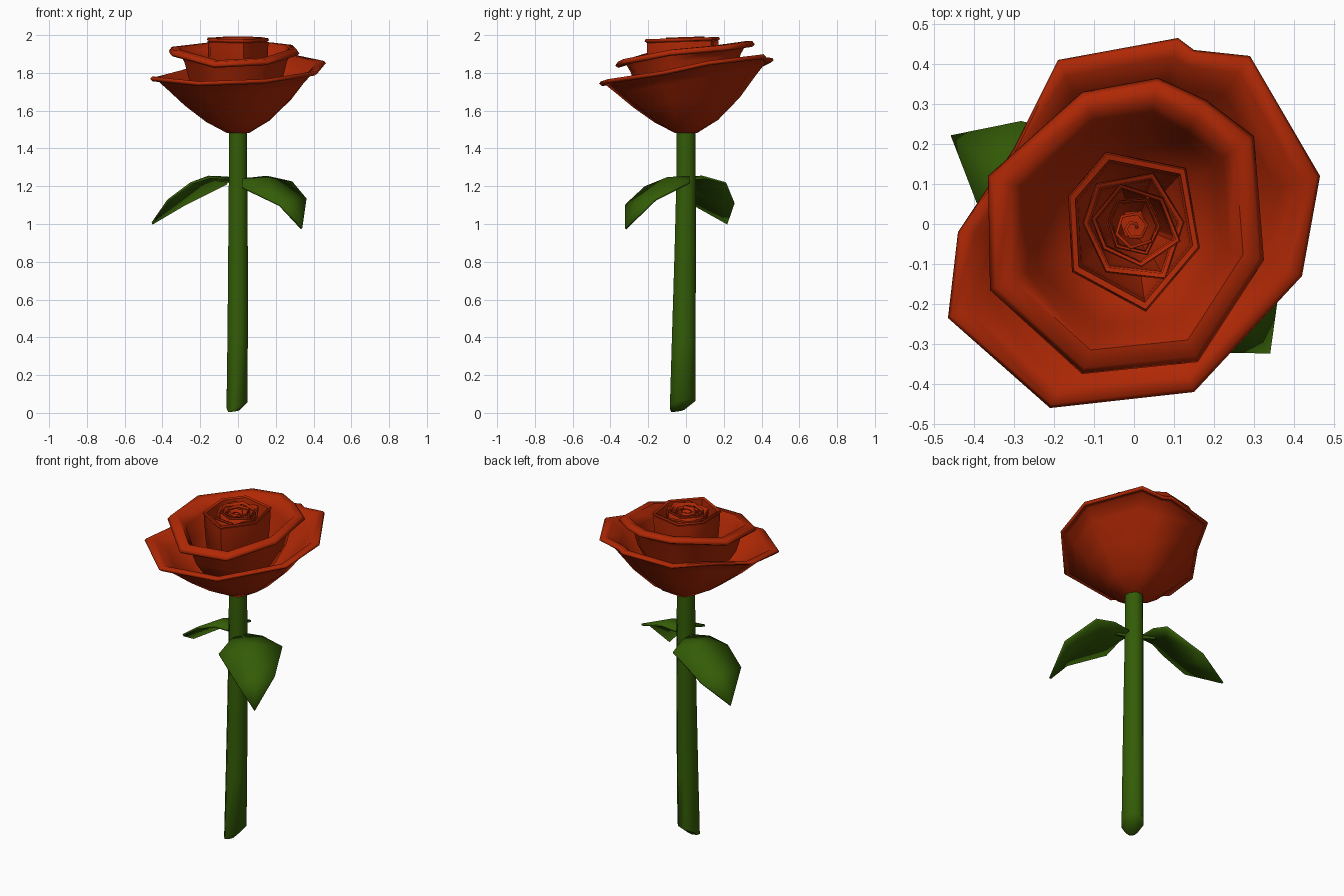
import bpy, bmesh, math
from mathutils import Vector

if "Cube" in bpy.data.objects:
    bpy.data.objects.remove(bpy.data.objects["Cube"])


def material(name, rgb):
    m = bpy.data.materials.new(name)
    m.diffuse_color = (*rgb, 1)
    m.use_nodes = True
    m.node_tree.nodes["Principled BSDF"].inputs["Base Color"].default_value = m.diffuse_color
    return m


RED = material("petal red", (0.43, 0.021, 0.0015))
GREEN = material("leaf green", (0.034, 0.108, 0.002))
BROWN = material("collar russet", (0.25, 0.045, 0.002))


def make_object(name, verts, faces, mat, thickness=0, offset=-1, angle=35):
    mesh = bpy.data.meshes.new(name)
    mesh.from_pydata(verts, [], faces)
    bm = bmesh.new()
    bm.from_mesh(mesh)
    bmesh.ops.recalc_face_normals(bm, faces=bm.faces)
    bm.to_mesh(mesh)
    bm.free()
    mesh.materials.append(mat)
    ob = bpy.data.objects.new(name, mesh)
    bpy.context.collection.objects.link(ob)
    if thickness:
        s = ob.modifiers.new("thickness", "SOLIDIFY")
        s.thickness, s.offset = thickness, offset
    bpy.ops.object.select_all(action="DESELECT")
    ob.select_set(True)
    bpy.context.view_layer.objects.active = ob
    bpy.ops.object.shade_smooth_by_angle(angle=math.radians(angle))
    return ob


def loft(rings, cap_start=False, cap_end=False):
    """Join equal-length rings with quads."""
    n = len(rings[0])
    verts = [p for r in rings for p in r]
    faces = [(k * n + i, k * n + (i + 1) % n, (k + 1) * n + (i + 1) % n, (k + 1) * n + i)
             for k in range(len(rings) - 1) for i in range(n)]
    if cap_start:
        faces.append(tuple(reversed(range(n))))
    if cap_end:
        faces.append(tuple(range((len(rings) - 1) * n, len(rings) * n)))
    return verts, faces


def cup(name, rim, profile, slope, thickness):
    """Petal cup: rim of (x, y, lift) scaled down a profile of (scale, z, tilt share)."""
    rings = [[(x * s, y * s, z + t * (slope * y + lift)) for x, y, lift in rim]
             for s, z, t in profile]
    v, f = loft(rings, cap_start=True)
    return make_object(name, v, f, RED, thickness, angle=62)


# Outer petals, wide and tilted up towards the back, lip rolled over
outer_rim = [(0.465, 0.12, 0.035), (0.29, 0.42, 0.03), (0.15, 0.435, 0.01),
             (0.11, 0.465, 0.005), (-0.19, 0.41, -0.015), (-0.30, 0.19, -0.022),
             (-0.44, -0.02, -0.03), (-0.465, -0.235, 0), (-0.21, -0.46, 0.005),
             (0.15, -0.42, 0.012), (0.42, -0.13, 0.015)]
cup("outer_petals", outer_rim,
    [(0.11, 1.5, 0), (0.34, 1.56, 0.1), (0.58, 1.655, 0.4), (0.77, 1.75, 0.8),
     (0.90, 1.808, 1), (0.98, 1.812, 1), (1.0, 1.80, 1)], 0.135, 0.02)

# Middle petals with a rolled lip
middle_rim = [(0.325, -0.09, 0.02), (0.30, 0.22, 0), (0.18, 0.31, 0), (0.06, 0.365, 0),
              (-0.13, 0.33, 0), (-0.365, 0.12, 0.005), (-0.36, -0.165, 0.03),
              (-0.13, -0.375, 0), (0.16, -0.345, 0.01)]
cup("middle_petals", middle_rim,
    [(0.1, 1.56, 0), (0.5, 1.66, 0.2), (0.67, 1.77, 0.5), (0.74, 1.86, 0.8),
     (0.84, 1.918, 0.9), (0.96, 1.915, 1), (1.0, 1.895, 1)], 0.15, 0.02)

# Nested bud petals, each smaller and turned against the last
bud_rim = [(0.165, -0.06), (0.13, 0.14), (-0.07, 0.18), (-0.165, 0.07),
           (-0.155, -0.12), (0.03, -0.22)]
for i, (size, turn, top, thick) in enumerate([(1.0, 0, 1.985, 0.02), (0.72, 22, 1.975, 0.014),
                                              (0.56, 62, 1.99, 0.014), (0.38, 15, 1.985, 0.012)]):
    c, s = math.cos(math.radians(turn)) * size, math.sin(math.radians(turn)) * size
    rim = [(x * c - y * s, x * s + y * c, 0) for x, y in bud_rim]
    cup(f"bud_petals_{i + 1}", rim,
        [(0.5, 1.66, 0), (0.80, 1.78, 0.2), (0.85, 1.92, 0.6), (0.89, top - 0.005, 1),
         (0.97, top, 1), (1.0, top - 0.012, 1)], 0.03, thick)

# Curled heart: a spiral strip standing in the bud
spiral = []
for k in range(12):
    a, r = math.radians(k * 62), 0.012 + 0.0042 * k
    spiral.append((r * math.cos(a), r * math.sin(a) - 0.01))
n = len(spiral)
make_object("heart_petal",
            [(x, y, 1.82) for x, y in spiral] +
            [(x, y, 1.965 + 0.002 * k) for k, (x, y) in enumerate(spiral)],
            [(i, i + 1, n + i + 1, n + i) for i in range(n - 1)], RED, 0.008)

# Russet collar under the flower
make_object("flower_collar", *loft(
    [[(r * math.cos((i + 0.5) * math.pi / 4), r * math.sin((i + 0.5) * math.pi / 4), z)
      for i in range(8)]
     for r, z in [(0.05, 1.482), (0.055, 1.486), (0.057, 1.512)]], True, True), BROWN)

# Stem: slightly bent, thicker and cut at a slant at the foot
stem_path = [(-0.022, -0.045, 0.012, 0.032, 0.036, 0.15),
             (-0.005, -0.018, 0.05, 0.058, 0.070, 0.30),
             (-0.002, -0.012, 0.40, 0.056, 0.065, 0), (0, -0.004, 0.85, 0.054, 0.059, 0),
             (0, 0, 1.2, 0.051, 0.054, 0), (0, 0, 1.495, 0.049, 0.051, 0)]
rings = []
for cx, cy, z, rx, ry, slant in stem_path:
    ring = []
    for i in range(8):
        x, y = rx * math.cos((i + 0.5) * math.pi / 4), ry * math.sin((i + 0.5) * math.pi / 4)
        ring.append((cx + x * 1.04, cy + y * 1.04, z + slant * (x + y)))
    rings.append(ring)
make_object("stem", *loft(rings, True, True), GREEN, angle=50)


# Leaves: broad blades folded over a raised midrib
def leaf(name, base, a2, a1, tip, b1, b2):
    base, a2, a1, tip, b1, b2 = map(Vector, (base, a2, a1, tip, b1, b2))
    m2 = (a2 + b2) / 2 + Vector((0, 0, 0.035))
    m1 = (a1 + b1) / 2 + Vector((0, 0, 0.014))
    a3, b3 = base.lerp(a2, 0.5), base.lerp(b2, 0.5)
    a3.z += 0.022
    b3.z += 0.02
    make_object(name, [base, a3, a2, a1, tip, b1, b2, b3, m2, m1],
                [(0, 1, 8), (1, 2, 8), (2, 3, 9, 8), (3, 4, 9),
                 (4, 5, 9), (5, 6, 8, 9), (6, 7, 8), (7, 0, 8)], GREEN, 0.012, 0)


leaf("right_leaf", (0.02, 0.015, 1.235), (0.285, 0.02, 1.22), (0.36, -0.16, 1.13),
     (0.337, -0.32, 0.975), (0.22, -0.318, 1.10), (0.022, -0.215, 1.195))
leaf("left_leaf", (-0.04, 0.0, 1.235), (-0.25, -0.04, 1.215), (-0.37, 0.0, 1.125),
     (-0.455, 0.22, 1.002), (-0.28, 0.255, 1.105), (-0.06, 0.21, 1.215))

# Short stalks joining leaves to the stem
for side, end in (("right", (0.09, -0.05, 1.235)), ("left", (-0.11, 0.05, 1.235))):
    start, end = Vector((0, 0, 1.23)), Vector(end)
    d = (end - start).normalized()
    u = d.cross(Vector((0, 0, 1))).normalized()
    w = d.cross(u)
    rings = [[p + r * (math.cos(i * math.pi / 3) * u + math.sin(i * math.pi / 3) * w)
              for i in range(6)] for p, r in ((start, 0.02), (end, 0.01))]
    make_object(side + "_leaf_stalk", *loft(rings, True, True), GREEN)
